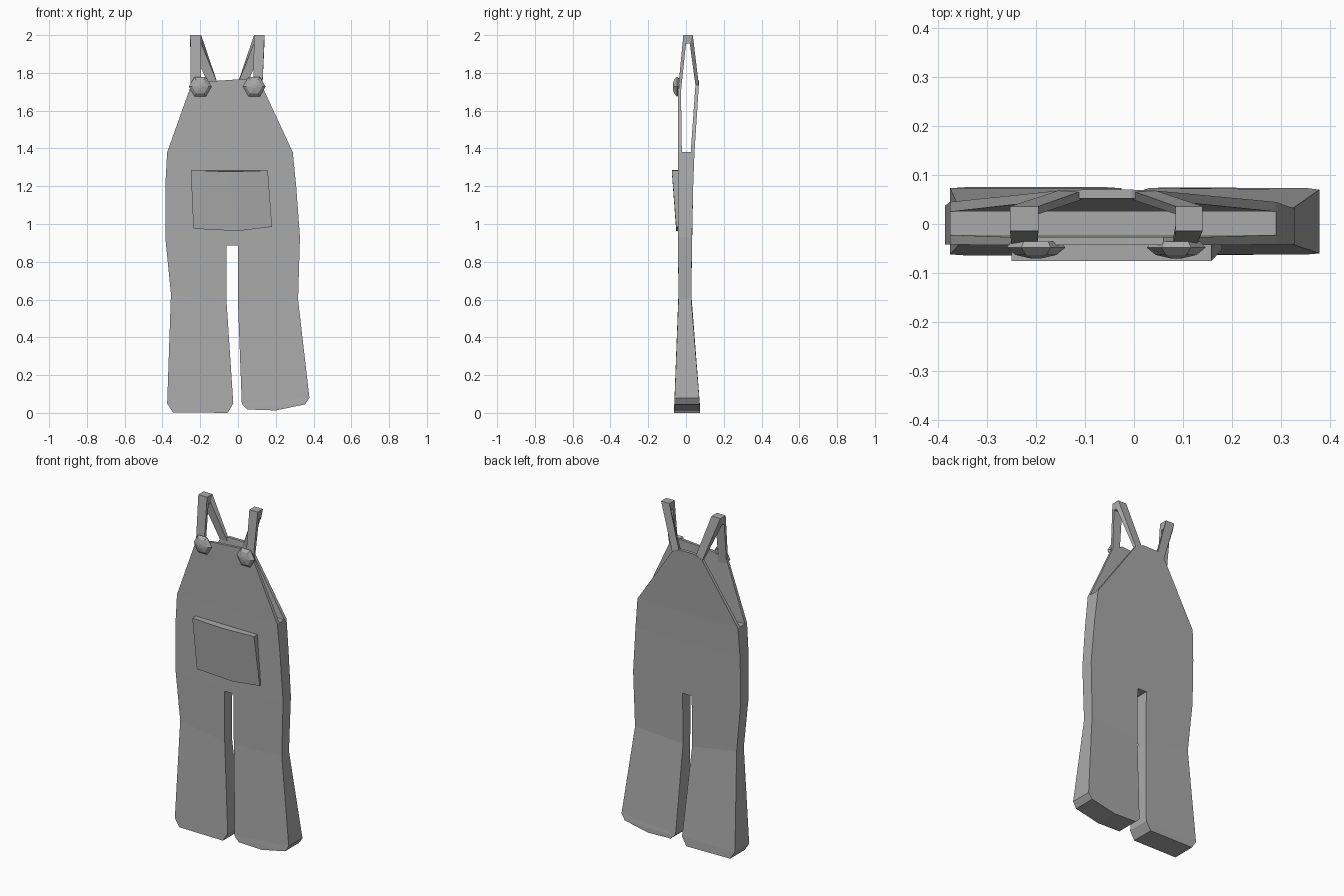
import bpy, bmesh, math
from mathutils import Matrix

cube = bpy.data.objects.get("Cube")
if cube:
    bpy.data.objects.remove(cube)

GREY = (0.4, 0.4, 0.4, 1)
cloth = bpy.data.materials.new("grey cloth")
cloth.use_nodes = True
cloth.diffuse_color = GREY
cloth.node_tree.nodes["Principled BSDF"].inputs["Base Color"].default_value = GREY


def finish(name, bm):
    bmesh.ops.remove_doubles(bm, verts=bm.verts, dist=0.0005)
    bmesh.ops.recalc_face_normals(bm, faces=bm.faces)
    mesh = bpy.data.meshes.new(name)
    bm.to_mesh(mesh)
    bm.free()
    mesh.materials.append(cloth)
    obj = bpy.data.objects.new(name, mesh)
    bpy.context.collection.objects.link(obj)
    return obj


def skin(bm, rings, start=True, end=True):
    """Bridge a series of equal rings, capping the ends on request."""
    loops = [[bm.verts.new(p) for p in ring] for ring in rings]
    for a, b in zip(loops, loops[1:]):
        for i in range(len(a)):
            j = (i + 1) % len(a)
            bm.faces.new((a[i], a[j], b[j], b[i]))
    if start:
        bm.faces.new(loops[0])
    if end:
        bm.faces.new(loops[-1])


def row(front, back, *points):
    """Cross-section: x,z points along the front, returning along the back."""
    return ([(x, front, z) for x, z in points]
            + [(x, back, z) for x, z in reversed(points)])


# Trousers: torso and both legs welded into one shell
hip_r, fork_r, fork_l, hip_l = (-.385, .93), (-.06, .885), (0, .885), (.328, .93)
bm = bmesh.new()
skin(bm, [
    row(-.042, .032, hip_r, fork_r, fork_l, hip_l),
    row(-.042, .038, (-.385, 1.2), (-.1, 1.2), (0, 1.2), (.308, 1.2)),
    row(-.042, .045, (-.375, 1.38), (-.1, 1.38), (0, 1.38), (.29, 1.38)),
], start=False)
skin(bm, [
    row(-.042, .032, hip_r, fork_r),
    row(-.04, .028, (-.355, .63), (-.06, .58)),
    row(-.062, .073, (-.375, .05), (-.025, .05)),
    row(-.064, .075, (-.345, .003), (-.055, 0)),
], start=False)
skin(bm, [
    row(-.042, .032, fork_l, hip_l),
    row(-.04, .028, (0, .58), (.318, .6)),
    row(-.06, .07, (.02, .05), (.378, .08)),
    row(-.062, .073, (.03, .036), (.355, .045)),
    row(-.063, .074, (.05, .018), (.2, .013)),
], start=False)
bm.faces.new([bm.verts.new(p) for p in row(-.042, .032, fork_r, fork_l)])
finish("trousers", bm)

# Front bib
bm = bmesh.new()
skin(bm, [
    row(-.042, -.022, (-.375, 1.38), (.29, 1.38)),
    row(-.043, -.027, (-.25, 1.73), (.13, 1.725)),
    row(-.043, -.027, (-.15, 1.755), (.06, 1.77)),
])
finish("front_bib", bm)

# Back bib leans outwards
bm = bmesh.new()
skin(bm, [
    row(.025, .045, (-.375, 1.38), (.29, 1.38)),
    row(.05, .068, (-.155, 1.735), (.045, 1.735)),
    row(.052, .07, (-.105, 1.76), (-.005, 1.76)),
])
finish("back_bib", bm)


# Straps: up from the front bib, over the shoulder, down to the back bib
def strap(name, base, top, back):
    profile = [(base, -.043, 1.70, -.027, 1.70),
               (top, -.014, 2.0, .0, 1.955),
               (top, .036, 2.0, .02, 1.955),
               (back, .068, 1.735, .05, 1.735)]
    bm = bmesh.new()
    skin(bm, [[(a, yo, zo), (b, yo, zo), (b, yi, zi), (a, yi, zi)]
              for (a, b), yo, zo, yi, zi in profile])
    finish(name, bm)


strap("right_strap", (-.25, -.197), (-.253, -.195), (-.155, -.105))
strap("left_strap", (.08, .128), (.085, .14), (-.005, .045))

# Domed six-sided buttons
for name, x in (("right_button", -.2), ("left_button", .086)):
    bm = bmesh.new()
    rings = []
    for radius, y in ((.05, -.036), (.06, -.048), (.042, -.063), (.012, -.07)):
        rings.append([(x + radius * math.cos(math.tau * i / 6), y,
                       1.727 + radius * math.sin(math.tau * i / 6))
                      for i in range(6)])
    skin(bm, rings)
    finish(name, bm)

# Pocket, standing further out at the top
bm = bmesh.new()
skin(bm, [
    row(-.075, -.04, (-.25, 1.285), (-.05, 1.277), (.158, 1.283)),
    row(-.052, -.04, (-.236, .975), (0, .963), (.18, .985)),
])
finish("pocket", bm)
